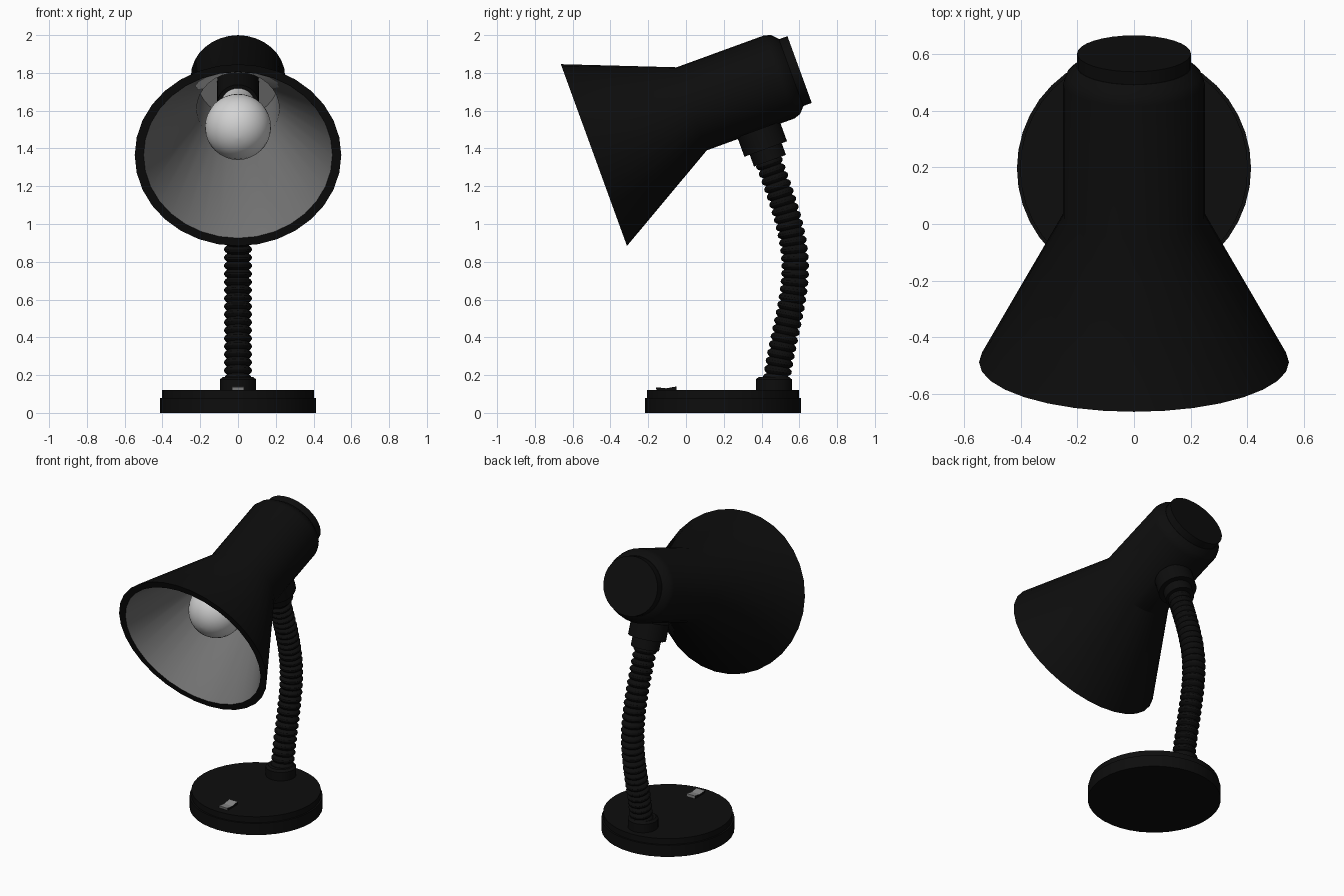
import bpy, bmesh, math
from mathutils import Vector
from mathutils.geometry import interpolate_bezier

if "Cube" in bpy.data.objects:
    bpy.data.objects.remove(bpy.data.objects["Cube"])


def material(name, v):
    m = bpy.data.materials.new(name)
    m.diffuse_color = (v, v, v, 1)
    m.use_nodes = True
    m.node_tree.nodes["Principled BSDF"].inputs["Base Color"].default_value = m.diffuse_color
    return m


BLACK = material("black", 0.004)
LINING = material("grey lining", 0.17)
WHITE = material("bulb white", 0.65)
GREY = material("switch grey", 0.25)


def finish(name, bm, mats, angle=30):
    """Write the mesh, smooth with sharp edges above the angle."""
    bmesh.ops.recalc_face_normals(bm, faces=bm.faces)
    for f in bm.faces:
        f.smooth = True
    for e in bm.edges:
        if len(e.link_faces) == 2 and e.calc_face_angle(0) > math.radians(angle):
            e.smooth = False
    me = bpy.data.meshes.new(name)
    bm.to_mesh(me)
    bm.free()
    for m in mats:
        me.materials.append(m)
    ob = bpy.data.objects.new(name, me)
    bpy.context.collection.objects.link(ob)
    return ob


def loft(name, rings, mats, sx=1.0, seg=32, span_mats=None, angle=30):
    """Loft circles; each ring is (centre yz, axis yz, radius)."""
    bm = bmesh.new()
    rows = []
    for c, d, r in rings:
        rows.append([bm.verts.new((sx * r * math.cos(a),
                                   c[0] - d[1] * r * math.sin(a),
                                   c[1] + d[0] * r * math.sin(a)))
                     for a in (2 * math.pi * i / seg for i in range(seg))])
    for k in range(len(rows) - 1):
        for i in range(seg):
            j = (i + 1) % seg
            f = bm.faces.new((rows[k][i], rows[k][j], rows[k + 1][j], rows[k + 1][i]))
            f.material_index = span_mats[k] if span_mats else 0
    first = bm.faces.new(rows[0])
    last = bm.faces.new(rows[-1])
    if span_mats:
        first.material_index, last.material_index = span_mats[0], span_mats[-1]
    return finish(name, bm, mats, angle)


# base and neck collar
UP = (0, 1)
loft("base", [((0.196, z), UP, r) for z, r in
              ((0, 0.413), (0.08, 0.413), (0.08, 0.402), (0.12, 0.402))], [BLACK], seg=40)
loft("neck_collar", [((0.465, z), UP, r) for z, r in
                     ((0.11, 0.095), (0.178, 0.095), (0.19, 0.08))], [BLACK])

# ribbed flexible neck
path = []
for p in (((0.478, 0.16), (0.505, 0.38), (0.578, 0.58), (0.578, 0.77)),
          ((0.578, 0.77), (0.578, 0.95), (0.505, 1.145), (0.434, 1.343))):
    path += interpolate_bezier(*[Vector(q) for q in p], 60)[(1 if path else 0):]
lengths = [0.0]
for a, b in zip(path, path[1:]):
    lengths.append(lengths[-1] + (b - a).length)


def at(s):
    k = 0
    while k < len(path) - 2 and lengths[k + 1] < s:
        k += 1
    d = (path[k + 1] - path[k]).normalized()
    return path[k] + d * (s - lengths[k]), d


RIBS = 28
step = lengths[-1] / RIBS
rings = []
for i in range(RIBS):
    for f, r in ((0.0, 0.057), (0.2, 0.068), (0.38, 0.073), (0.62, 0.073), (0.8, 0.068)):
        c, d = at((i + f) * step)
        rings.append((c, d, r))
loft("flexible_neck", rings, [BLACK], seg=24)

# lamp head frame: t runs back along the axis, u across it
TILT = math.radians(20)
D = (math.cos(TILT), math.sin(TILT))
OFF = 0.053


def head(t, u):
    return (-0.4875 + t * D[0] - u * D[1], 1.365 + t * D[1] + u * D[0])


# shade: grey lining inside, black rim and outside
shade = [(1.0, OFF, 0.20), (0.57, OFF, 0.205), (0, 0, 0.468), (0, 0, 0.512),
         (0.57, OFF, 0.234), (1.065, OFF, 0.234), (1.10, OFF, 0.222), (1.13, OFF, 0.19)]
loft("shade", [(head(t, u), D, r) for t, u, r in shade], [BLACK, LINING],
     sx=1.068, span_mats=[1, 1, 0, 0, 0, 0, 0])
loft("shade_cap", [(head(t, OFF), D, r) for t, r in
                   ((1.11, 0.188), (1.178, 0.188))], [BLACK], sx=1.068)

# bulb: round front running into a narrow neck, held in a socket
R, T0 = 0.175, 0.29
bulb = [(T0 - R * math.cos(a), R * math.sin(a))
        for a in (math.radians(2 + 11 * i) for i in range(12))]
bulb += [(0.47, 0.105), (0.53, 0.092), (0.66, 0.09)]
loft("bulb", [(head(t, OFF), D, r) for t, r in bulb], [WHITE])
loft("bulb_socket", [(head(t, OFF), D, r) for t, r in
                     ((0.64, 0.11), (1.01, 0.11))], [BLACK])

# stepped joint under the head
N = (D[1], -D[0])


def joint(s):
    return (0.422 + s * N[0], 1.397 + s * N[1])


loft("head_joint", [(joint(s), N, r) for s, r in
                    ((-0.11, 0.12), (0, 0.12), (0, 0.09), (0.066, 0.09))], [BLACK])

# rocker switch: grey V-shaped top between black sides
prof = [(-0.155, 0.115), (-0.16, 0.136), (-0.105, 0.13), (-0.05, 0.14), (-0.052, 0.115)]
bm = bmesh.new()
sides = [[bm.verts.new((x, y, z)) for y, z in prof] for x in (-0.032, 0.032)]
bm.faces.new(sides[0])
bm.faces.new(sides[1])
for i in range(len(prof)):
    j = (i + 1) % len(prof)
    f = bm.faces.new((sides[0][i], sides[0][j], sides[1][j], sides[1][i]))
    f.material_index = 1
finish("switch", bm, [BLACK, GREY], 3)
